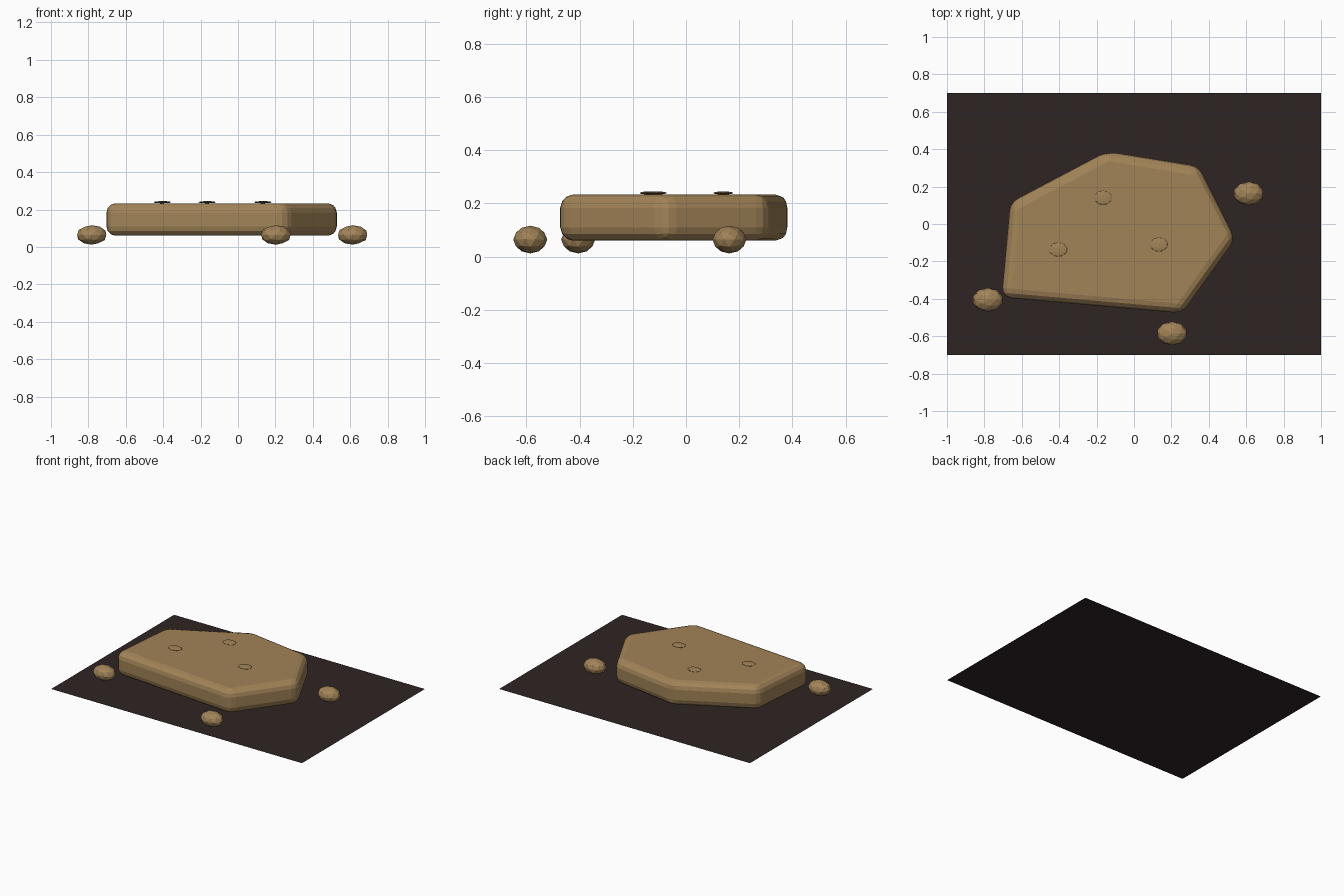
import bpy, bmesh
from mathutils import Matrix

if "Cube" in bpy.data.objects:
    bpy.data.objects.remove(bpy.data.objects["Cube"])


def material(name, colour):
    mat = bpy.data.materials.new(name)
    mat.diffuse_color = (*colour, 1)
    mat.use_nodes = True
    mat.node_tree.nodes["Principled BSDF"].inputs["Base Color"].default_value = mat.diffuse_color
    return mat


TAN = material("tan stone", (0.36, 0.23, 0.097))
DARK = material("dark earth", (0.028, 0.0168, 0.0176))


def finish(name, bm, mat):
    mesh = bpy.data.meshes.new(name)
    bm.to_mesh(mesh)
    bm.free()
    mesh.materials.append(mat)
    obj = bpy.data.objects.new(name, mesh)
    bpy.context.collection.objects.link(obj)
    return obj


def pebble(name, centre, size):
    # faceted ball squashed to the given half sizes
    bm = bmesh.new()
    bmesh.ops.create_icosphere(bm, subdivisions=2, radius=1)
    bm.transform(Matrix.Translation(centre) @ Matrix.Diagonal((*size, 1)))
    return finish(name, bm, TAN)


# flat ground sheet
bm = bmesh.new()
bmesh.ops.create_grid(bm, x_segments=1, y_segments=1, size=1)
bm.transform(Matrix.Diagonal((1, 0.7, 1, 1)))
finish("ground_sheet", bm, DARK)

# six-sided slab with rounded edges
OUTLINE = [(-0.708, -0.392), (0.257, -0.477), (0.542, -0.08),
           (0.347, 0.308), (-0.145, 0.388), (-0.662, 0.115)]
bm = bmesh.new()
base = bm.faces.new([bm.verts.new((x, y, 0.06)) for x, y in OUTLINE])
top = bmesh.ops.extrude_face_region(bm, geom=[base])["geom"]
bmesh.ops.translate(bm, vec=(0, 0, 0.173),
                    verts=[v for v in top if isinstance(v, bmesh.types.BMVert)])
bmesh.ops.recalc_face_normals(bm, faces=bm.faces)
slab = finish("stone_slab", bm, TAN)
bevel = slab.modifiers.new("rounded_edges", 'BEVEL')
bevel.width = 0.05
bevel.segments = 3

# small flat spots on the slab
for i, (x, y) in enumerate([(-0.165, 0.14), (-0.405, -0.137), (0.133, -0.11)]):
    pebble(f"slab_spot_{i + 1}", (x, y, 0.239), (0.048, 0.038, 0.006))

# loose pebbles around the slab
for i, (x, y) in enumerate([(0.613, 0.163), (-0.782, -0.405), (0.203, -0.585)]):
    pebble(f"pebble_{i + 1}", (x, y, 0.064), (0.082, 0.064, 0.052))
